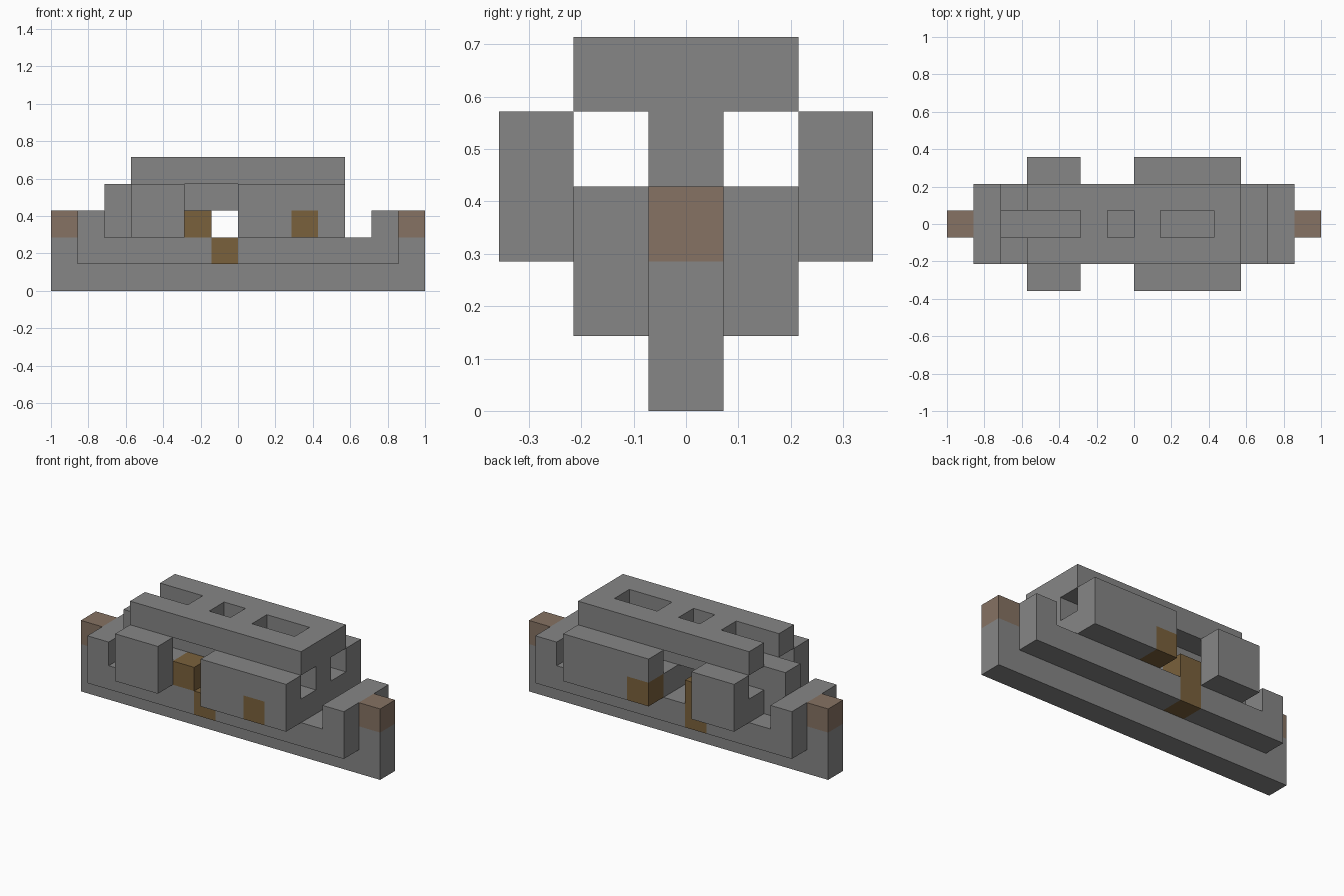
import bpy
import bmesh
from mathutils import Vector

if "Cube" in bpy.data.objects:
    bpy.data.objects.remove(bpy.data.objects["Cube"], do_unlink=True)

U = 1 / 7  # size of one block


def material(name, rgb):
    m = bpy.data.materials.new(name)
    m.use_nodes = True
    m.diffuse_color = (*rgb, 1)
    m.node_tree.nodes["Principled BSDF"].inputs["Base Color"].default_value = (*rgb, 1)
    return m


grey = material("hull grey", (0.24, 0.24, 0.24))
tan = material("dusty brown", (0.24, 0.17, 0.125))
rust = material("dark rust brown", (0.195, 0.12, 0.045))


def box(name, x, y, z, mat=grey, patch=None):
    """Box given by block ranges; patch is an x and z range painted rust."""
    bm = bmesh.new()
    bmesh.ops.create_cube(bm, size=1)
    for v in bm.verts:
        v.co = Vector(sum(r) / 2 + c * (r[1] - r[0]) for r, c in zip((x, y, z), v.co))
    if patch:
        for axis, limits in zip((0, 2), patch):
            for cut in limits:
                co, no = Vector(), Vector()
                co[axis], no[axis] = cut, 1
                bmesh.ops.bisect_plane(bm, geom=bm.verts[:] + bm.edges[:] + bm.faces[:],
                                       plane_co=co, plane_no=no)
        for f in bm.faces:
            c = f.calc_center_median()
            inside = all(lo <= c[a] <= hi for a, (lo, hi) in zip((0, 2), patch))
            f.material_index = int(inside)
    bmesh.ops.scale(bm, vec=(U, U, U), verts=bm.verts)
    bmesh.ops.recalc_face_normals(bm, faces=bm.faces)
    mesh = bpy.data.meshes.new(name)
    bm.to_mesh(mesh)
    bm.free()
    mesh.materials.append(mat)
    mesh.materials.append(rust)
    ob = bpy.data.objects.new(name, mesh)
    bpy.context.collection.objects.link(ob)


mid, wide = (-.5, .5), (-1.5, 1.5)

# Keel with brown tips, and cross walls at both ends
box("keel", (-7, 7), mid, (0, 2))
for end, tip, wall in (("left", (6, 7), (5, 6)), ("right", (-7, -6), (-6, -5))):
    box(end + "_keel_tip", tip, mid, (2, 3), tan)
    box(end + "_end_wall", wall, wide, (2, 3))

# Central core and spine
box("left_core", (0, 4), wide, (2, 3))
box("right_core", (-4, -2), wide, (2, 3))
box("core_link", (-2, -1), mid, (2, 3))
box("spine_foot", (-5, -4), mid, (2, 3))
box("spine", (-5, 4), mid, (3, 4))

# Parts repeated on the front and back, with differing rust patches
sides = (("front", -1, ((-1, 0), (1, 2)), ((2, 3), (2, 3))),
         ("back", 1, ((-2, -1), (1, 2)), ((0, 1), (2, 3))))
for side, s, deck_patch, pod_patch in sides:
    inner = sorted((s * .5, s * 1.5))
    outer = sorted((s * 1.5, s * 2.5))
    box(side + "_deck", (-6, 6), inner, (1, 2), patch=deck_patch)
    box(side + "_rust_block", (-2, -1), inner, (2, 3), rust)
    box(side + "_long_pod", (0, 4), outer, (2, 4), patch=pod_patch)
    box(side + "_short_pod", (-4, -2), outer, (2, 4))
    box(side + "_roof_rail", (-4, 4), inner, (4, 5))

# Roof crossbars between the slots
for i, x in enumerate((-2, 0, 3)):
    box(f"roof_crossbar_{i + 1}", (x, x + 1), mid, (4, 5))
